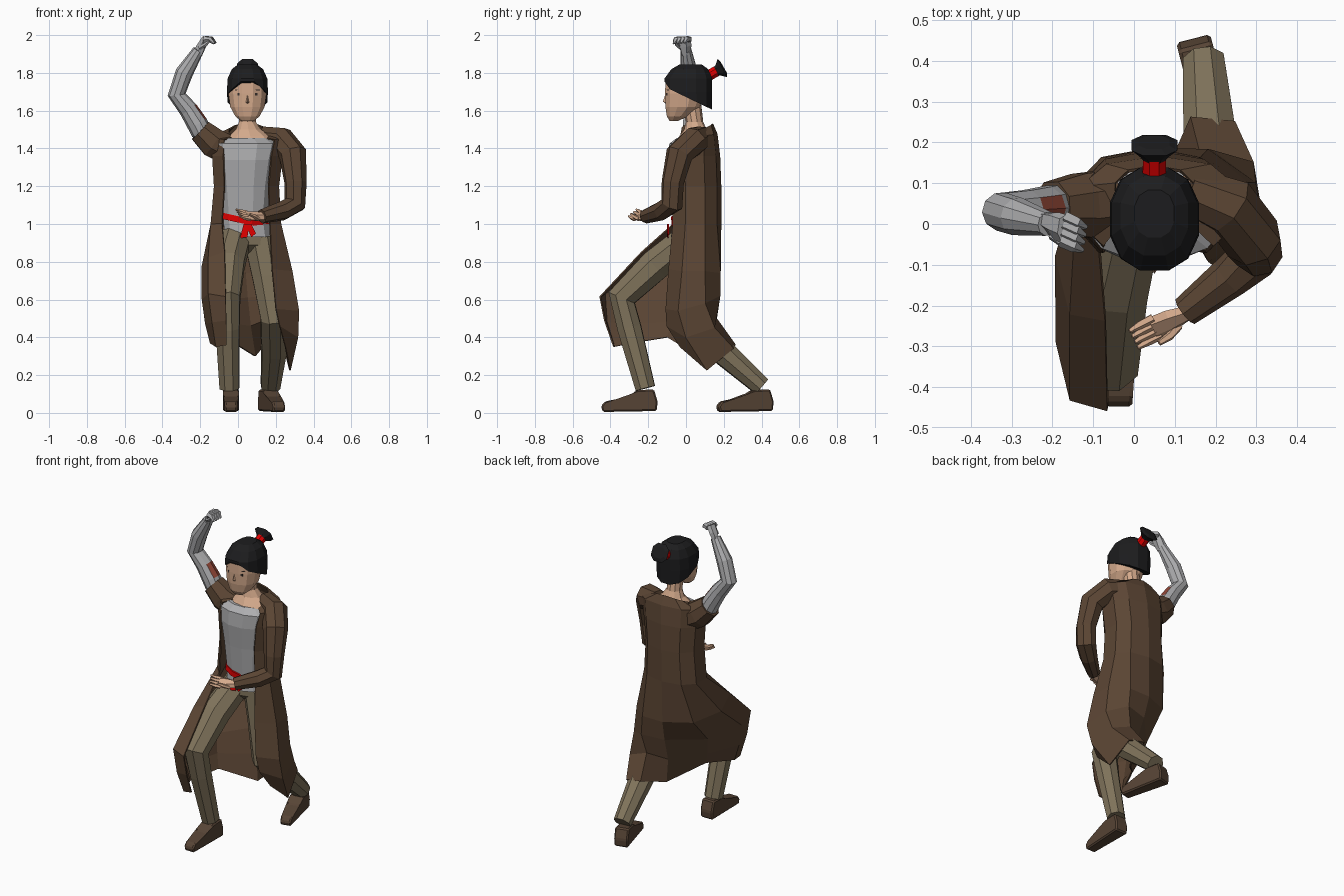
import bpy, bmesh, math
from mathutils import Vector

COLOURS = {
    "coat brown": (0.105, 0.060, 0.034), "trouser khaki": (0.215, 0.172, 0.105),
    "shirt grey": (0.42, 0.42, 0.43), "skin": (0.66, 0.40, 0.26), "hair black": (0.012, 0.012, 0.013),
    "sash red": (0.75, 0.0, 0.0), "boot brown": (0.095, 0.058, 0.036),
    "patch rust": (0.30, 0.065, 0.04), "eye dark": (0.04, 0.03, 0.025)}
MATS = {}
for n, c in COLOURS.items():
    MATS[n] = bpy.data.materials.new(n)
    MATS[n].diffuse_color = (*c, 1)


def finish(name, bm, *mats):
    bmesh.ops.recalc_face_normals(bm, faces=bm.faces)
    me = bpy.data.meshes.new(name)
    bm.to_mesh(me)
    bm.free()
    ob = bpy.data.objects.new(name, me)
    bpy.context.collection.objects.link(ob)
    for m in mats:
        me.materials.append(MATS[m])
    return ob


def skin_rows(bm, rows, closed):
    """Join rows of points with quads."""
    vs = [[bm.verts.new(p) for p in r] for r in rows]
    n = len(vs[0])
    for a, b in zip(vs, vs[1:]):
        for i in range(n if closed else n - 1):
            j = (i + 1) % n
            bm.faces.new((a[i], a[j], b[j], b[i]))
    return vs


def power(v, p):
    return math.copysign(abs(v) ** p, v)


def add_tube(bm, pts, sides=8, flat=False, boxy=1.0):
    """Loft rings along points (x, y, z, radius[, second radius])."""
    P = [Vector(p[:3]) for p in pts]
    u, rows = None, []
    for i, p in enumerate(pts):
        t = Vector((0, 0, 1))
        if not flat:
            t = (P[min(i + 1, len(P) - 1)] - P[max(i - 1, 0)]).normalized()
        if u is None:
            u = Vector((0, 1, 0)) if abs(t.x) > 0.6 else Vector((1, 0, 0))
        u = (u - t * t.dot(u)).normalized()
        v = t.cross(u)
        row = []
        for k in range(sides):
            a = 2 * math.pi * (k + 0.5) / sides
            row.append(P[i] + u * p[3] * power(math.cos(a), boxy) + v * p[-1] * power(math.sin(a), boxy))
        rows.append(row)
    vs = skin_rows(bm, rows, True)
    bm.faces.new(vs[0])
    bm.faces.new(vs[-1])


def tube(name, mat, pts, sides=8, flat=False, boxy=1.0):
    bm = bmesh.new()
    add_tube(bm, pts, sides, flat, boxy)
    return finish(name, bm, mat)


def plate(name, mat, corners, depth=0.006):
    """Thin plate pushed back along y."""
    bm = bmesh.new()
    f = bm.faces.new([bm.verts.new(c) for c in corners])
    ex = bmesh.ops.extrude_face_region(bm, geom=[f])["geom"]
    bmesh.ops.translate(bm, verts=[g for g in ex if isinstance(g, bmesh.types.BMVert)], vec=(0, depth, 0))
    return finish(name, bm, mat)


# Trousers
tube("trouser_hips", "trouser khaki", [(0.06, 0.03, 0.85, 0.06, 0.05), (0.05, 0.03, 0.89, 0.135, 0.095),
     (0.045, 0.03, 0.98, 0.125, 0.095)], 10, True)
tube("front_leg", "trouser khaki", [(-0.01, 0.02, 0.93, 0.085), (-0.05, -0.16, 0.785, 0.09),
     (-0.063, -0.34, 0.61, 0.08), (-0.055, -0.3, 0.45, 0.068), (-0.045, -0.215, 0.13, 0.056)])
tube("back_leg", "trouser khaki", [(0.12, 0.04, 0.92, 0.095), (0.155, 0.02, 0.72, 0.085),
     (0.19, -0.005, 0.5, 0.075), (0.19, 0.18, 0.335, 0.072), (0.172, 0.4, 0.14, 0.054)])

# Boots: side profile pulled to a width
PROFILE = [(-0.155, 0.01), (-0.15, 0.06), (-0.17, 0.125), (-0.26, 0.12), (-0.31, 0.085), (-0.43, 0.06),
           (-0.45, 0.035), (-0.44, 0.005)]


def boot(name, centre, turn):
    bm = bmesh.new()
    wid = lambda y: 0.043 if y > -0.4 else 0.033
    vs = skin_rows(bm, [[(s * wid(y), y + 0.3, z) for y, z in PROFILE] for s in (-1, 1)], True)
    for r in vs:
        bm.faces.new(r)
    bmesh.ops.bevel(bm, geom=bm.edges[:], offset=0.008, segments=1, affect='EDGES')
    ob = finish(name, bm, "boot brown")
    ob.location, ob.rotation_euler.z = centre, turn
    return ob


boot("front_boot", (-0.037, -0.3, 0), 0.0)
boot("back_boot", (0.182, 0.31, 0), 0.25)

# Shirt, sash
tube("shirt", "shirt grey", [(0.05, 0.025, 0.93, 0.128, 0.108), (0.042, 0.03, 1.03, 0.122, 0.1),
     (0.042, 0.035, 1.2, 0.138, 0.12), (0.045, 0.03, 1.34, 0.16, 0.13), (0.05, 0.03, 1.425, 0.178, 0.122),
     (0.045, 0.04, 1.455, 0.13, 0.092)], 12, True, 0.9)
tube("sash", "sash red", [(0.037, 0.03, 1.0, 0.133, 0.111), (0.044, 0.03, 1.032, 0.131, 0.112)], 12)
plate("sash_tail_inner", "sash red", [(0.03, -0.095, 1.0), (0.06, -0.095, 1.0), (0.05, -0.098, 0.93), (0.01, -0.098, 0.925)])
plate("sash_tail_outer", "sash red", [(0.04, -0.1, 1.0), (0.07, -0.1, 1.0), (0.095, -0.1, 0.95), (0.07, -0.1, 0.93)])

# Long open coat: elliptical rows for the body, hand-placed rows for the skirt
body = []
for z, cx, cy, rx, ry, dip in [(1.53, 0.05, 0.075, 0.1, 0.065, 0.07), (1.475, 0.06, 0.045, 0.2, 0.118, 0.03),
                               (1.36, 0.05, 0.042, 0.19, 0.135, 0), (1.2, 0.045, 0.045, 0.175, 0.138, 0),
                               (1.0, 0.042, 0.045, 0.19, 0.138, 0)]:
    row = []
    for i in range(9):
        a = math.radians(232 - 284 * i / 8)
        c, s = math.cos(a), math.sin(a)
        row.append((cx + rx * power(c, 0.85), cy + ry * power(s, 0.85), z - dip * (1 - s) / 1.8))
    body.append(row)
skirt = [
    [(-0.07, -0.235, 0.85), (-0.155, -0.22, 0.82), (-0.19, -0.08, 0.77), (-0.125, 0.105, 0.75), (0.04, 0.18, 0.74),
     (0.18, 0.18, 0.74), (0.275, 0.1, 0.75), (0.285, -0.02, 0.75), (0.18, -0.09, 0.76)],
    [(-0.065, -0.455, 0.615), (-0.155, -0.43, 0.63), (-0.188, -0.29, 0.6), (-0.125, -0.04, 0.59), (0.05, 0.145, 0.61),
     (0.19, 0.178, 0.62), (0.295, 0.1, 0.58), (0.32, -0.04, 0.54), (0.2, -0.105, 0.55)],
    [(-0.062, -0.43, 0.49), (-0.135, -0.42, 0.48), (-0.17, -0.29, 0.47), (-0.1, -0.07, 0.48), (0.065, 0.09, 0.46),
     (0.165, 0.16, 0.5), (0.29, 0.15, 0.45), (0.315, 0.0, 0.4), (0.22, -0.1, 0.46)],
    [(-0.06, -0.385, 0.36), (-0.115, -0.38, 0.35), (-0.145, -0.28, 0.37), (-0.07, -0.1, 0.4), (0.09, 0.07, 0.3),
     (0.14, 0.26, 0.36), (0.245, 0.25, 0.34), (0.275, 0.11, 0.225), (0.25, -0.03, 0.35)]]
bm = bmesh.new()
skin_rows(bm, body + skirt, False)
coat = finish("long_coat", bm, "coat brown")
mod = coat.modifiers.new("cloth thickness", 'SOLIDIFY')
mod.thickness, mod.offset = 0.008, 0

tube("lowered_sleeve", "coat brown", [(0.13, 0.085, 1.46, 0.06), (0.23, 0.045, 1.44, 0.076), (0.29, -0.035, 1.37, 0.074),
     (0.305, -0.07, 1.22, 0.06), (0.3, -0.075, 1.105, 0.06), (0.235, -0.13, 1.07, 0.052), (0.125, -0.215, 1.04, 0.038)])
tube("raised_sleeve_cap", "coat brown", [(-0.05, 0.055, 1.39, 0.085), (-0.13, 0.045, 1.43, 0.085), (-0.2, 0.04, 1.495, 0.068)])

# Raised arm with a rust patch on its inner upper side
bm = bmesh.new()
add_tube(bm, [(-0.12, 0.045, 1.42, 0.055), (-0.2, 0.04, 1.5, 0.057), (-0.215, 0.038, 1.53, 0.056),
              (-0.262, 0.035, 1.605, 0.05), (-0.325, 0.03, 1.685, 0.048), (-0.285, 0.018, 1.8, 0.047),
              (-0.21, 0.0, 1.92, 0.03)], 10)
bm.normal_update()
for f in bm.faces:
    c = f.calc_center_median()
    out = c - Vector((-0.238, 0.036, 1.567))
    if 1.52 < c.z < 1.63 and out.length < 0.09 and out.normalized().dot(Vector((0.82, -0.28, 0.5))) > 0.8:
        f.material_index = 1
finish("raised_arm", bm, "shirt grey", "patch rust")


def hand(name, mat, wrist, ahead, across, curl, bend, thick=1.0):
    """Palm, four bent fingers and a thumb."""
    w, d, s, c = (Vector(v) for v in (wrist, ahead, across, curl))
    d.normalize(), s.normalize(), c.normalize()
    bm = bmesh.new()
    rows = []
    for along, half, deep in ((-0.02, 0.022, 0.02), (0.03, 0.034, 0.017), (0.075, 0.036, 0.013)):
        rows.append([w + d * along + s * half * math.cos(k * math.pi / 3) + c * deep * thick * math.sin(k * math.pi / 3)
                     for k in range(6)])
    vs = skin_rows(bm, rows, True)
    bm.faces.new(vs[0])
    bm.faces.new(vs[-1])
    for k in range(4):
        p = w + d * 0.065 + s * (k - 1.5) * 0.019
        q = p + (d * (1 - bend) + c * bend).normalized() * 0.035
        e = q + (d * (1 - 2 * bend) + c * 2 * bend).normalized() * 0.032
        add_tube(bm, [(*p, 0.011 * thick), (*q, 0.010 * thick), (*e, 0.006)], 5)
    p = w + d * 0.015 - s * 0.025
    q = p + d * 0.03 - s * 0.008 + c * 0.02
    add_tube(bm, [(*p, 0.012), (*q, 0.011), (*(q + d * 0.03 + c * 0.012), 0.007)], 5)
    finish(name, bm, mat)


hand("raised_hand", "shirt grey", (-0.205, 0.0, 1.92), (0.42, -0.15, 0.8), (0.15, 1, 0.05), (0.8, -0.4, -0.45), 0.65, 1.6)
hand("lowered_hand", "skin", (0.115, -0.225, 1.04), (-0.9, -0.4, 0.05), (-0.35, 0.7, 0.6), (0.1, -0.4, 0.9), 0.12, 1.1)

# Neck and neckline, head
tube("neck", "skin", [(0.065, 0.035, 1.42, 0.165, 0.105), (0.065, 0.045, 1.465, 0.12, 0.08), (0.055, 0.05, 1.5, 0.07, 0.06),
     (0.05, 0.045, 1.54, 0.047, 0.046), (0.05, 0.03, 1.63, 0.048, 0.05)], 10, True)
tube("head", "skin", [(0.05, -0.065, 1.545, 0.035, 0.022), (0.05, -0.045, 1.57, 0.066, 0.058),
     (0.05, -0.018, 1.62, 0.094, 0.094), (0.05, -0.008, 1.69, 0.104, 0.106), (0.05, 0.0, 1.77, 0.1, 0.112),
     (0.05, 0.01, 1.81, 0.07, 0.08)], 12, True, 0.92)

# Nose wedge
bm = bmesh.new()
bridge, tip, left, right, under = [bm.verts.new(v) for v in (
    (0.05, -0.109, 1.69), (0.05, -0.122, 1.648), (0.037, -0.104, 1.64), (0.063, -0.104, 1.64), (0.05, -0.104, 1.634))]
for f in ((bridge, left, tip), (bridge, tip, right), (tip, left, under), (tip, under, right)):
    bm.faces.new(f)
finish("nose", bm, "skin")


# Eyes, brows: thin plates on the face
def face_plate(name, mat, side, a, b, lo, hi, lift):
    yy = lambda d: -0.109 + max(0, d - 0.025) * 0.5 - lift
    x0, x1 = 0.05 + side * a, 0.05 + side * b
    plate(name, mat, [(x0, yy(a), lo), (x1, yy(b), lo), (x1, yy(b), hi), (x0, yy(a), hi)])


for side, label in ((-1, "right"), (1, "left")):
    face_plate(label + "_eye_white", "shirt grey", side, 0.032, 0.062, 1.68, 1.693, 0.002)
    face_plate(label + "_iris", "eye dark", side, 0.041, 0.053, 1.679, 1.694, 0.004)
    face_plate(label + "_brow", "eye dark", side, 0.03, 0.066, 1.706, 1.711, 0.002)

# Hair shell trimmed along a sloping hairline, arched over the forehead
bm = bmesh.new()
add_tube(bm, [(0.05, 0.05, 1.575, 0.085, 0.09), (0.05, 0.022, 1.63, 0.107, 0.118), (0.05, 0.012, 1.7, 0.112, 0.13),
              (0.05, 0.012, 1.77, 0.108, 0.13), (0.05, 0.02, 1.82, 0.085, 0.1), (0.05, 0.025, 1.845, 0.05, 0.06)],
         12, True, 0.85)
bmesh.ops.bisect_plane(bm, geom=bm.verts[:] + bm.edges[:] + bm.faces[:], plane_co=(0, 0, 1.672),
                       plane_no=(0, 0.48, 1), clear_inner=True)
for v in bm.verts:
    if v.is_boundary and v.co.y < -0.06 and abs(v.co.x - 0.05) < 0.07:
        v.co.z += 0.028
bmesh.ops.holes_fill(bm, edges=[e for e in bm.edges if e.is_boundary], sides=0)
finish("hair", bm, "hair black")
tube("hair_tie", "sash red", [(0.05, 0.1, 1.775, 0.032), (0.05, 0.167, 1.812, 0.03)], 8)
tube("ponytail", "hair black", [(0.05, 0.16, 1.808, 0.028), (0.05, 0.17, 1.813, 0.036, 0.032),
     (0.05, 0.193, 1.825, 0.06, 0.058), (0.05, 0.2, 1.829, 0.04, 0.035)], 8, False, 0.8)
